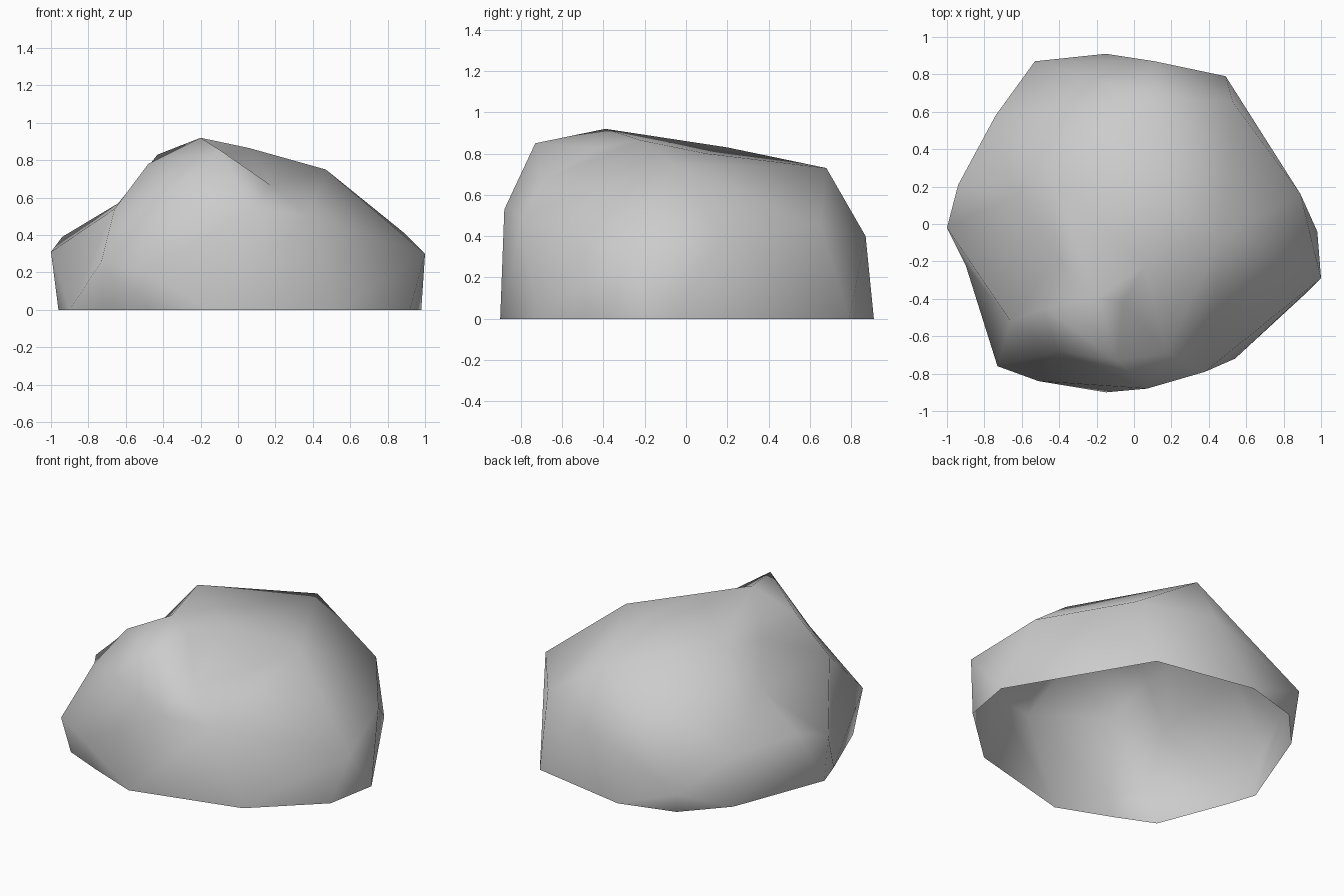
import bpy
import math
from mathutils import Vector
from mathutils.geometry import delaunay_2d_cdt

cube = bpy.data.objects.get("Cube")
if cube:
    bpy.data.objects.remove(cube, do_unlink=True)

# Corners of the rock, grouped from the ground up
corners = {
    # open rim on the ground
    "rim_front": (-.15, -.9, 0),
    "rim_front_left": (.54, -.72, 0),
    "rim_left_notch": (.92, -.37, 0),
    "rim_left": (.98, -.04, 0),
    "rim_back_left": (.49, .79, 0),
    "rim_back": (-.15, .91, 0),
    "rim_back_right": (-.5, .81, 0),
    "rim_right_rear": (-.73, .56, 0),
    "rim_right": (-.96, -.04, 0),
    "rim_right_front": (-.9, -.22, 0),
    "rim_front_right": (-.73, -.66, 0),
    "rim_front_inset": (-.48, -.77, 0),
    # belt of bulges around the sides
    "belt_left": (1, -.29, .3),
    "belt_left_rear": (.89, .16, .41),
    "belt_back_left": (.53, .65, .45),
    "belt_back": (.11, .87, .4),
    "belt_back_right": (-.53, .87, .14),
    "belt_rear_corner": (-.74, .58, .33),
    "belt_right_rear": (-.94, .21, .39),
    "belt_right": (-1, -.02, .31),
    "belt_front_right": (-.73, -.76, .26),
    "belt_front_inset": (-.51, -.84, .2),
    "belt_front": (.07, -.88, .53),
    "belt_front_left": (.38, -.79, .5),
    # shoulders
    "shoulder_front": (-.41, -.68, .6),
    "shoulder_front_left": (.17, -.69, .67),
    "shoulder_right": (-.66, -.52, .54),
    "shoulder_right_rear": (-.64, .15, .57),
    "shoulder_left": (.47, -.06, .75),
    "shoulder_back": (.09, .68, .73),
    # crown
    "crown_peak": (-.2, -.39, .92),
    "crown_front": (-.09, -.73, .85),
    "crown_right": (-.48, -.45, .78),
    "crown_valley": (-.42, -.18, .72),
    "crown_rear": (-.43, .2, .83),
    "crown_left": (.06, -.22, .865),
    "crown_left_rear": (.2, .1, .8),
    "crown_dip": (-.06, -.42, .83),
}

# Ridges that must stay as edges
ridges = [
    ("crown_peak", "crown_front"),
    ("crown_peak", "crown_rear"),
    ("crown_peak", "crown_right"),
    ("crown_peak", "crown_left"),
    ("crown_front", "shoulder_front"),
    ("crown_front", "shoulder_front_left"),
    ("shoulder_front_left", "belt_front_left"),
    ("shoulder_front", "belt_front_right"),
    ("crown_right", "shoulder_right"),
    ("shoulder_right", "belt_front_right"),
    ("shoulder_left", "shoulder_back"),
    ("belt_right", "belt_right_rear"),
    ("belt_right_rear", "rim_right_rear"),
]


def flatten(point):
    """Unfold a point of the dome onto a disc."""
    d = Vector(point).normalized()
    return Vector((d.x, d.y)) / (1 + d.z)


# Skin the corners by triangulating the unfolded dome
names = list(corners)
points = [Vector(p) for p in corners.values()]
edges = [(names.index(a), names.index(b)) for a, b in ridges]
result = delaunay_2d_cdt([flatten(p) for p in points], edges, [], 0, 1e-5)
triangles, origins = result[2], result[3]
skin = [[origins[i][0] for i in tri] for tri in triangles]

mesh = bpy.data.meshes.new("boulder")
mesh.from_pydata(points, [], skin)
mesh.validate()
mesh.update()
boulder = bpy.data.objects.new("boulder", mesh)
bpy.context.collection.objects.link(boulder)

# Stone colour
stone = bpy.data.materials.new("grey stone")
stone.use_nodes = True
colour = (.6, .6, .6, 1)
stone.diffuse_color = colour
stone.node_tree.nodes["Principled BSDF"].inputs["Base Color"].default_value = colour
mesh.materials.append(stone)

# Soft shading with the hardest ridges kept sharp
bpy.ops.object.select_all(action="DESELECT")
boulder.select_set(True)
bpy.context.view_layer.objects.active = boulder
bpy.ops.object.shade_smooth_by_angle(angle=math.radians(65))
